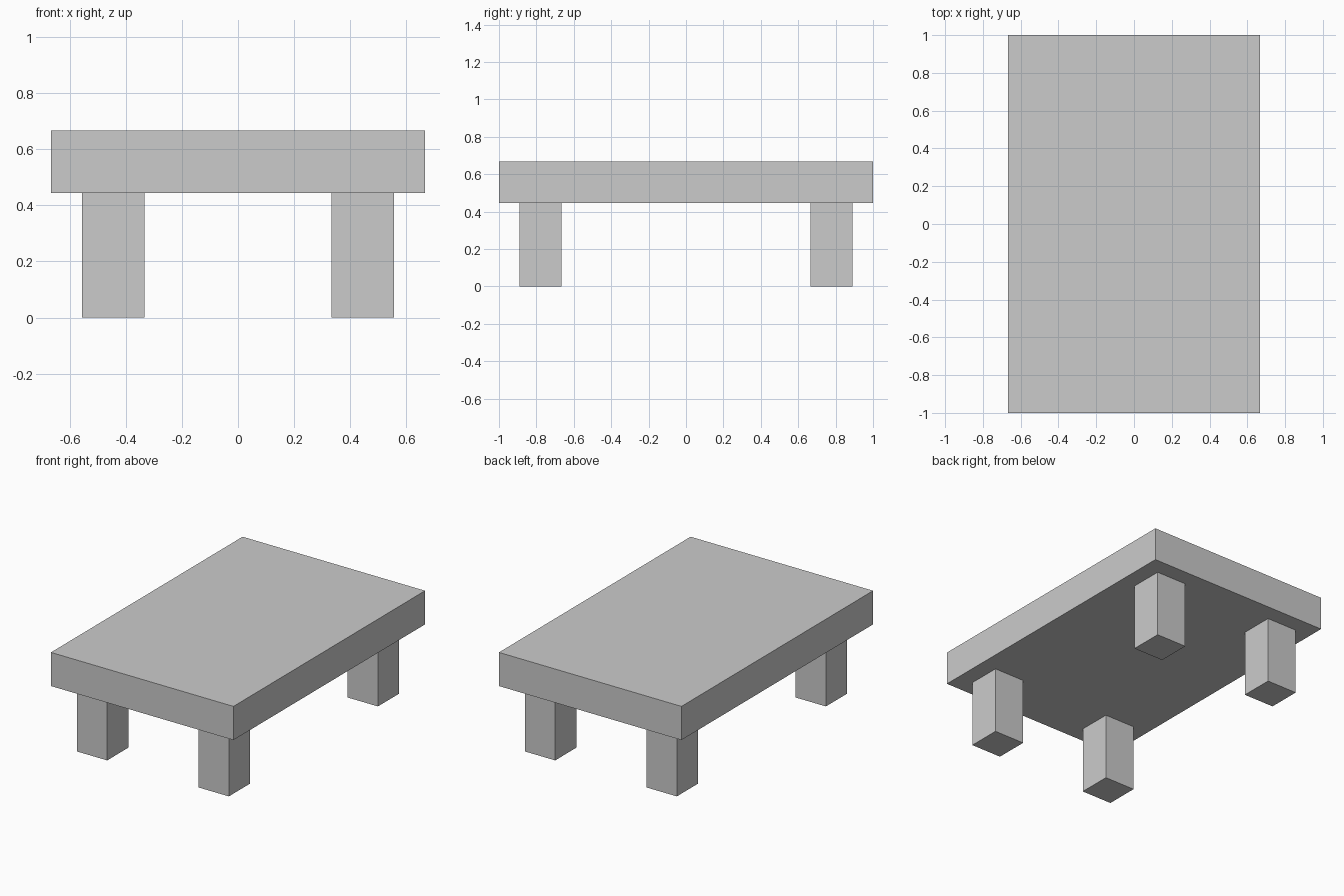
import bpy

# Remove the default cube
default = bpy.data.objects.get("Cube")
if default:
    bpy.data.objects.remove(default, do_unlink=True)

U = 2 / 9  # one module: slab thickness and leg width

# Single flat grey
grey = bpy.data.materials.new("plain_grey")
grey.use_nodes = True
colour = (0.6, 0.6, 0.6, 1)
grey.diffuse_color = colour
for node in grey.node_tree.nodes:
    if node.type == "BSDF_PRINCIPLED":
        node.inputs["Base Color"].default_value = colour


def box(name, centre, size):
    """Add a box, centre and size given in modules."""
    bpy.ops.mesh.primitive_cube_add(size=1, location=[c * U for c in centre])
    obj = bpy.context.object
    obj.name = name
    obj.scale = [s * U for s in size]
    bpy.ops.object.transform_apply(location=False, rotation=False, scale=True)
    obj.data.materials.append(grey)
    return obj


# Table top
box("table_top", (0, 0, 2.5), (6, 9, 1))

# Four legs, set in from the corners
for end, y in (("front", -3.5), ("back", 3.5)):
    for side, x in (("right", -2), ("left", 2)):
        box(f"{end}_{side}_leg", (x, y, 1), (1, 1, 2))
